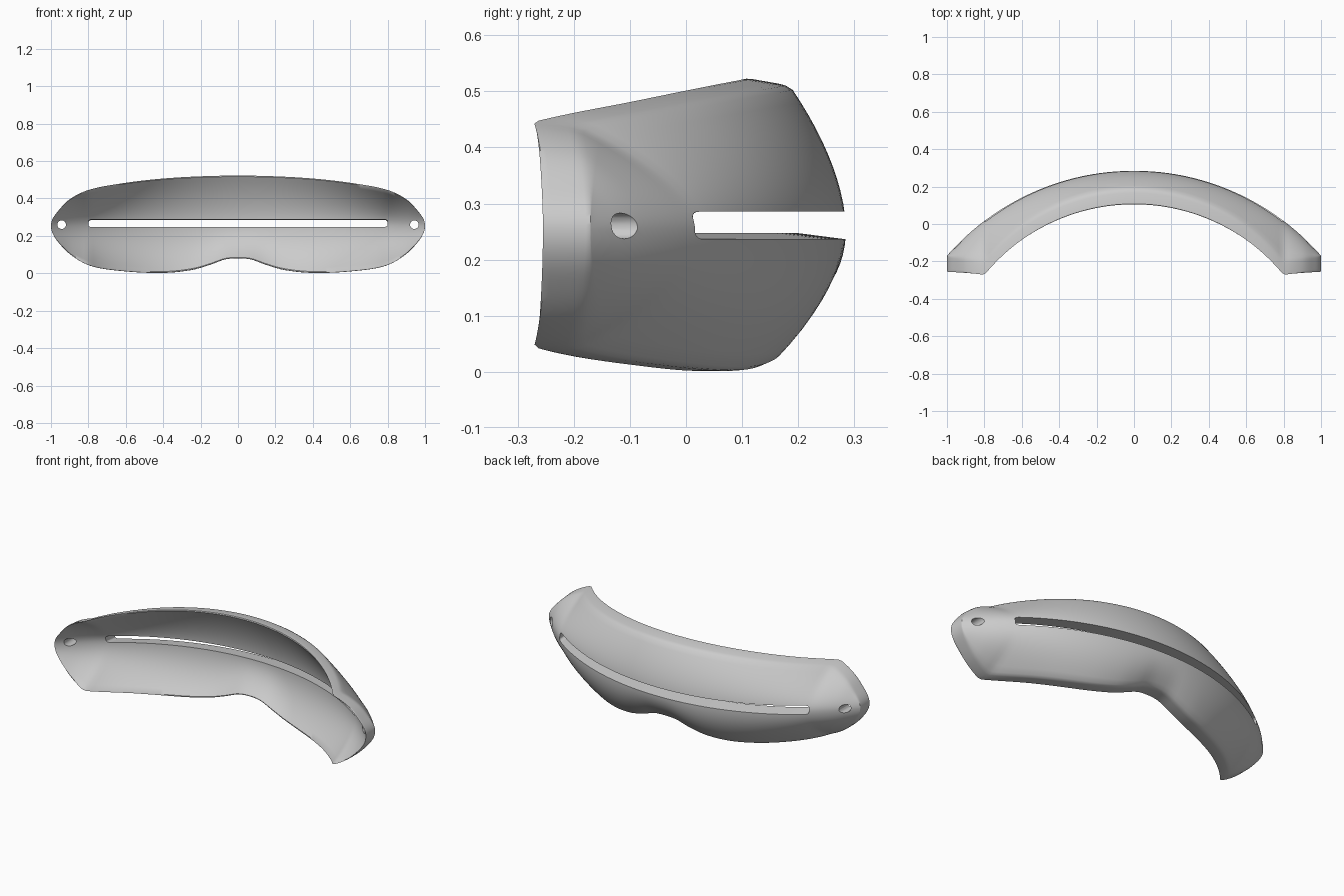
import bpy, bmesh, math

if "Cube" in bpy.data.objects:
    bpy.data.objects.remove(bpy.data.objects["Cube"])

# Front outline, (x, z) for the right half; mirrored by |x|
TOP = [(0, .525), (.2, .521), (.4, .509), (.6, .486), (.8, .447), (.9, .397), (.965, .33), (1, .255)]
BOTTOM = [(0, .08), (.07, .074), (.15, .045), (.25, .017), (.4, .002), (.6, .01), (.78, .037),
          (.88, .088), (.96, .165), (1, .255)]
MID = .255
DEPTH = .085


def outline(pts, x):
    """Smooth interpolation through the outline, rounded at the tip."""
    a = math.asin(min(1, abs(x)))
    k = [(math.asin(p), z) for p, z in pts]
    k = [(-k[1][0], k[1][1])] + k + [(math.pi - k[-2][0], k[-1][1] * 2 - k[-2][1])]
    for i in range(1, len(k) - 2):
        if a <= k[i + 1][0] + 1e-9:
            break
    (a0, z0), (a1, z1), (a2, z2), (a3, z3) = k[i - 1:i + 3]
    h = a2 - a1
    t = (a - a1) / h
    m1, m2 = (z2 - z0) / (a2 - a0) * h, (z3 - z1) / (a3 - a1) * h
    return ((2*t**3 - 3*t*t + 1) * z1 + (t**3 - 2*t*t + t) * m1
            + (3*t*t - 2*t**3) * z2 + (t**3 - t*t) * m2)


def arc(x):
    """Outer face of the band seen from the top."""
    return math.sqrt(1.326**2 - x * x) - 1.041


def rim(x):
    """Inner rim of the band seen from the top."""
    x = abs(x)
    if x < .8:
        return math.sqrt(1.03**2 - x * x) - .93
    return -.28 + (x - .8) * .125


def sweep(name, sections):
    """Skin closed sections and cap the ends."""
    bm = bmesh.new()
    rings = [[bm.verts.new(p) for p in s] for s in sections]
    n = len(rings[0])
    for a, b in zip(rings, rings[1:]):
        for j in range(n):
            bm.faces.new((a[j], a[(j + 1) % n], b[(j + 1) % n], b[j]))
    if (rings[0][0].co - rings[0][n // 2].co).length > .01 and name != "visor_band":
        bm.faces.new(rings[0])
        bm.faces.new(rings[-1])
    bmesh.ops.remove_doubles(bm, verts=bm.verts, dist=1e-5)
    bmesh.ops.recalc_face_normals(bm, faces=bm.faces)
    me = bpy.data.meshes.new(name)
    bm.to_mesh(me)
    bm.free()
    ob = bpy.data.objects.new(name, me)
    bpy.context.collection.objects.link(ob)
    return ob


# Cross-section: t runs bottom to top, d runs outer face to inner face
ROWS = 22
rows = [-.97 + 1.94 * i / ROWS for i in range(ROWS + 1)]
loop = [(t, 0) for t in rows] + [(.995, .1), (1, .22), (1, .8), (.995, .92)]
loop += [(t, 1) for t in reversed(rows)] + [(-.995, .92), (-1, .8), (-1, .22), (-.995, .1)]


def band_section(x):
    hi, lo = outline(TOP, x), outline(BOTTOM, x)
    bulge = max(0, arc(x) - DEPTH - rim(x))
    pts = []
    for t, d in loop:
        half = (hi - MID) * (.945 + .055 * d) if t > 0 else MID - lo
        y = arc(x) - bulge * abs(t) ** (1.75 if t > 0 else 2.2) - DEPTH * d
        pts.append((x, y, MID + t * half))
    return pts


# Curved visor band
COLS = 110
band = sweep("visor_band", [band_section(math.sin(math.pi * (i / COLS - .5))) for i in range(COLS + 1)])

# Eye slit cutter, floor sloping down toward the outside, rounded ends
slit = []
for i in range(65):
    x = .8 * math.sin(math.pi * (i / 64 - .5))
    e = min(1, (.8 - abs(x)) / .02)
    r = .45 + .55 * math.sqrt(max(0, 1 - (1 - e) ** 2))
    s = []
    for d, low, high in ((-.2, .288, .288), (.08, .226, .283)):
        low = .262 if d < 0 else low
        c, h = (low + high) / 2, (high - low) / 2 * r
        if d < 0:
            c, h = .2765, .0145 * r
        s.append([(x, arc(x) + d, c - h), (x, arc(x) + d, c + h)])
    slit.append([s[0][0], s[1][0], s[1][1], s[0][1]])
cutters = [sweep("slit_cutter", slit)]

# Strap hole cutters
for side in (-1, 1):
    bpy.ops.mesh.primitive_cylinder_add(vertices=24, radius=.023, depth=.6,
                                        location=(side * .943, -.15, .26), rotation=(math.pi / 2, 0, 0))
    hole = bpy.context.object
    hole.name = "strap_hole_cutter"
    cutters.append(hole)

for c in cutters:
    m = band.modifiers.new("cut", 'BOOLEAN')
    m.operation = 'DIFFERENCE'
    m.solver = 'EXACT'
    m.object = c
    c.hide_render = True
    c.hide_set(True)

# Apply the cuts, then smooth shading with crisp slit edges
bpy.context.view_layer.update()
deps = bpy.context.evaluated_depsgraph_get()
mesh = bpy.data.meshes.new_from_object(band.evaluated_get(deps))
band.modifiers.clear()
band.data = mesh
for c in cutters:
    bpy.data.objects.remove(c)
bpy.ops.object.select_all(action='DESELECT')
band.select_set(True)
bpy.context.view_layer.objects.active = band
bpy.ops.object.shade_smooth_by_angle(angle=math.radians(40))
